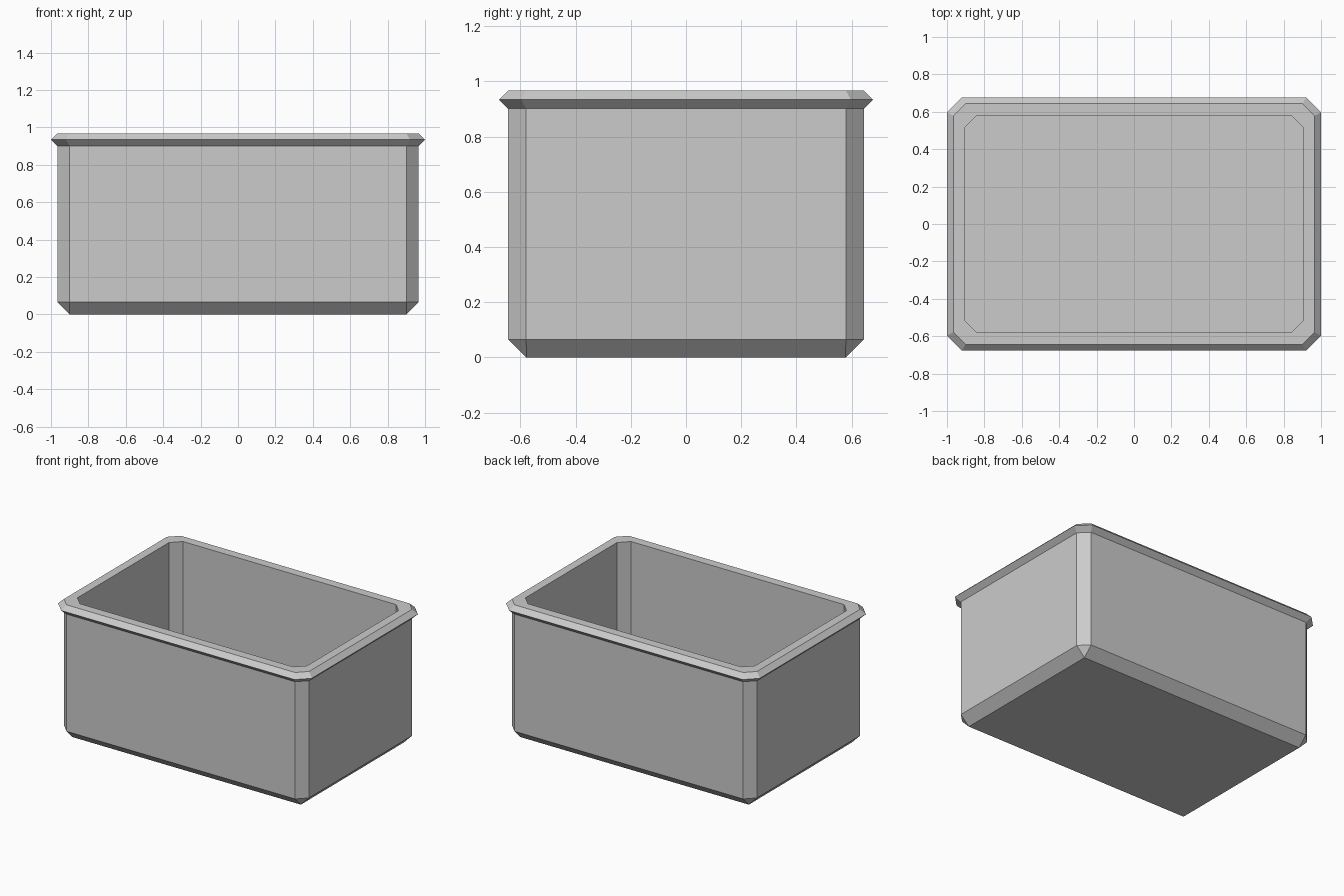
import bpy
import bmesh

# Remove the default cube
cube = bpy.data.objects.get("Cube")
if cube:
    bpy.data.objects.remove(cube, do_unlink=True)

# Single grey material
GREY = (0.6, 0.6, 0.6, 1)
grey = bpy.data.materials.new("plain grey")
grey.use_nodes = True
grey.diffuse_color = GREY
grey.node_tree.nodes["Principled BSDF"].inputs["Base Color"].default_value = GREY


def ring(bm, half_x, half_y, z, cut):
    """Rectangle with its four corners cut at 45 degrees, counter-clockwise."""
    points = []
    for sx, sy in ((1, -1), (1, 1), (-1, 1), (-1, -1)):
        on_side = (sx * half_x, sy * (half_y - cut), z)
        on_end = (sx * (half_x - cut), sy * half_y, z)
        points += [on_end, on_side] if sx * sy < 0 else [on_side, on_end]
    return [bm.verts.new(p) for p in points]


# Section of the tub from the base, up the outside, over the rim, to the floor:
# half width, half depth, height, corner cut
section = [
    (0.90, 0.578, 0.0, 0.0),
    (0.966, 0.644, 0.066, 0.065),
    (0.966, 0.644, 0.901, 0.065),
    (1.0, 0.677, 0.934, 0.08),
    (0.966, 0.644, 0.967, 0.065),
    (0.905, 0.58, 0.967, 0.065),
    (0.905, 0.58, 0.066, 0.065),
]

bm = bmesh.new()
rings = [ring(bm, *row) for row in section]
for low, high in zip(rings, rings[1:]):
    for i in range(len(low)):
        j = (i + 1) % len(low)
        bm.faces.new((low[i], low[j], high[j], high[i]))
bm.faces.new(list(reversed(rings[0])))  # underside
bm.faces.new(rings[-1])  # inner floor
bmesh.ops.remove_doubles(bm, verts=bm.verts, dist=0.0001)
bmesh.ops.recalc_face_normals(bm, faces=bm.faces)

mesh = bpy.data.meshes.new("open_tub")
bm.to_mesh(mesh)
bm.free()
mesh.materials.append(grey)
tub = bpy.data.objects.new("open_tub", mesh)
bpy.context.scene.collection.objects.link(tub)
